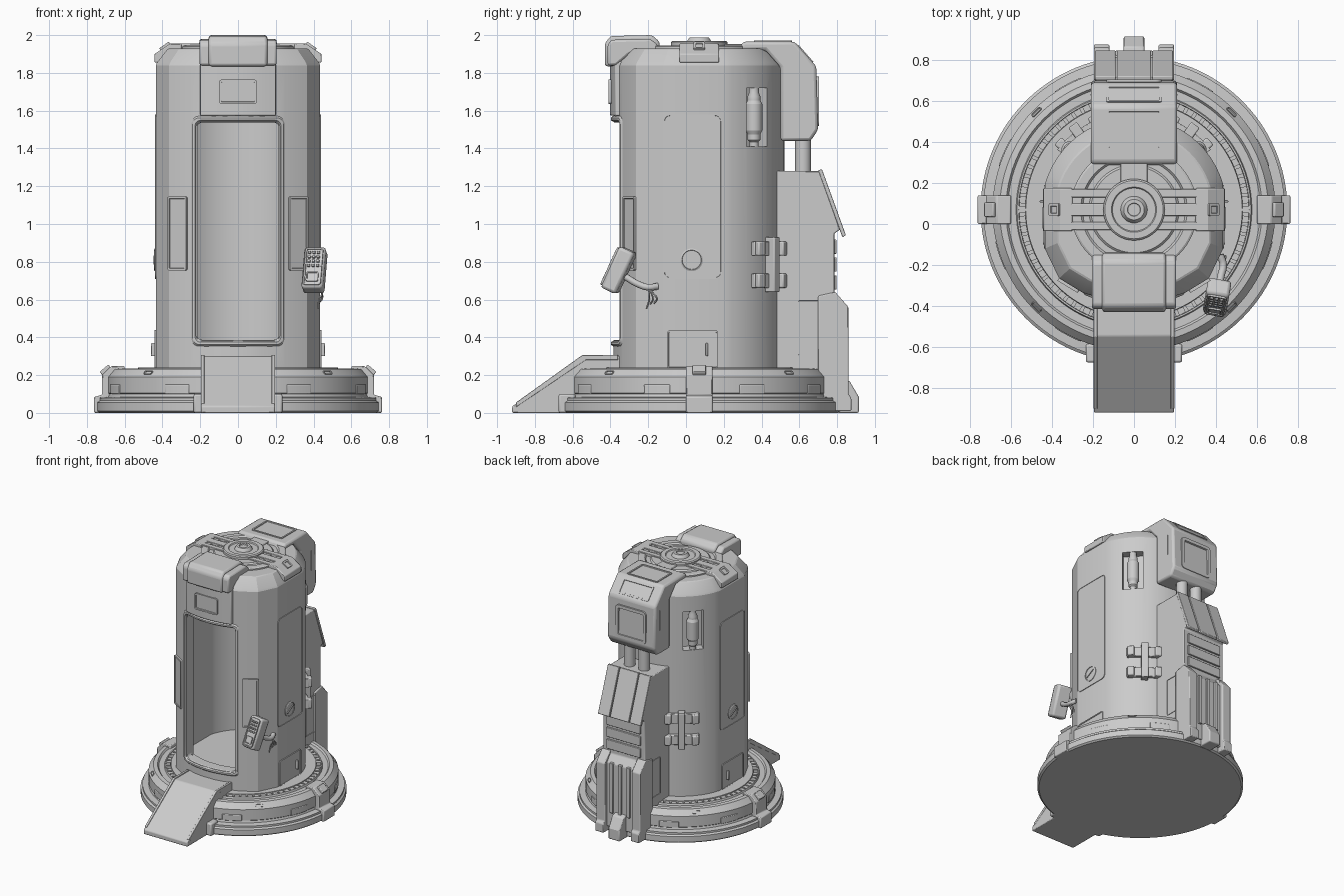
import bpy, bmesh
from math import pi, sin, cos, radians, atan2, sqrt
from mathutils import Matrix, Vector

if "Cube" in bpy.data.objects:
    bpy.data.objects.remove(bpy.data.objects["Cube"])

CY = 0.07  # y of the booth's axis
I = Matrix.Identity(4)
AXIS = Matrix.Translation((0, CY, 0))


def finish(name, bm, bevel=0, angle=25):
    bmesh.ops.recalc_face_normals(bm, faces=bm.faces[:])
    me = bpy.data.meshes.new(name)
    bm.to_mesh(me)
    bm.free()
    ob = bpy.data.objects.new(name, me)
    bpy.context.collection.objects.link(ob)
    if bevel:
        m = ob.modifiers.new("bevel", 'BEVEL')
        m.width, m.segments, m.limit_method, m.angle_limit = bevel, 2, 'ANGLE', radians(35)
    smooth(ob, angle)
    return ob


def smooth(ob, angle=25):
    bpy.ops.object.select_all(action='DESELECT')
    ob.select_set(True)
    bpy.context.view_layer.objects.active = ob
    bpy.ops.object.shade_smooth_by_angle(angle=radians(angle))


def loft(name, loops, M=I, closed=False, bevel=0, angle=25):
    """Skin equal-length point loops; cap the ends, or join last to first."""
    bm = bmesh.new()
    L = [[bm.verts.new(M @ Vector(p)) for p in lp] for lp in loops]
    n = len(L[0])
    for a, b in zip(L, L[1:] + ([L[0]] if closed else [])):
        for i in range(n):
            j = (i + 1) % n
            bm.faces.new((a[i], a[j], b[j], b[i]))
    if not closed:
        bm.faces.new(L[0])
        bm.faces.new(L[-1])
    return finish(name, bm, bevel, angle)


def prism(name, pts, axis, lo, hi, bevel=0.006):
    put = {'x': lambda p, t: (t, p[0], p[1]), 'y': lambda p, t: (p[0], t, p[1]),
           'z': lambda p, t: (p[0], p[1], t)}[axis]
    return loft(name, [[put(p, t) for p in pts] for t in (lo, hi)], bevel=bevel)


def lathe(name, prof, M=AXIS, n=64):
    return loft(name, [[(r * cos(2 * pi * i / n), r * sin(2 * pi * i / n), z) for i in range(n)]
                       for r, z in prof], M)


def boxes(name, items, bevel=0.0):
    bm = bmesh.new()
    for M, s in items:
        bmesh.ops.create_cube(bm, size=1, matrix=M @ Matrix.Diagonal((*s, 1)))
    return finish(name, bm, bevel)


def face(x, y, z, ang, side=1, tilt=0):
    """Frame whose local x points outward at a compass angle, raised by tilt."""
    a = radians(ang if side > 0 else 180 - ang)
    return (Matrix.Translation((side * x, y, z)) @ Matrix.Rotation(a, 4, 'Z')
            @ Matrix.Rotation(-radians(tilt), 4, 'Y'))


def around(ang, r, z, side=1, tilt=0):
    a = radians(ang)
    return face(r * cos(a), CY + r * sin(a), z, ang, side, tilt)


def rrect(w, h, r, x=0.0, sub=8, k=5):
    pts = []
    cs = [(w / 2 - r, h / 2 - r, 0), (r - w / 2, h / 2 - r, 1), (r - w / 2, r - h / 2, 2), (w / 2 - r, r - h / 2, 3)]
    for cx, cz, q in cs:
        arc = [Vector((x, cx + r * cos((q + i / k) * pi / 2), cz + r * sin((q + i / k) * pi / 2))) for i in range(k + 1)]
        if pts:
            pts += [pts[-1].lerp(arc[0], i / sub) for i in range(1, sub)]
        pts += arc
    return pts


def panel(name, M, w, h, r=0.015, d=0.008, rim=0.012, sink=0.006):
    """Rounded plate with a raised rim and a sunk centre."""
    ri = max(r - rim, 0.003)
    return loft(name, [rrect(w, h, r, -0.012, 1), rrect(w, h, r, d, 1), rrect(w - 2 * rim, h - 2 * rim, ri, d, 1),
                       rrect(w - 2.3 * rim, h - 2.3 * rim, ri, d - sink, 1)], M)


def arcbar(name, r0, r1, z0, z1, a0, a1, n=10, side=1, bevel=0.004):
    loops = []
    for i in range(n + 1):
        a = radians(a0 + (a1 - a0) * i / n)
        loops.append([(side * r * cos(a), CY + r * sin(a), z) for r, z in ((r0, z0), (r1, z0), (r1, z1), (r0, z1))])
    return loft(name, loops, bevel=bevel)


def tube(name, pts, r):
    cu = bpy.data.curves.new(name, 'CURVE')
    cu.dimensions, cu.bevel_depth, cu.bevel_resolution, cu.use_fill_caps = '3D', r, 3, True
    sp = cu.splines.new('BEZIER')
    sp.bezier_points.add(len(pts) - 1)
    for b, p in zip(sp.bezier_points, pts):
        b.co, b.handle_left_type, b.handle_right_type = p, 'AUTO', 'AUTO'
    ob = bpy.data.objects.new(name, cu)
    bpy.context.collection.objects.link(ob)
    bpy.ops.object.select_all(action='DESELECT')
    ob.select_set(True)
    bpy.context.view_layer.objects.active = ob
    bpy.ops.object.convert(target='MESH')


# round stepped base with toothed groove, clips and lamps
lathe("base", [(0.735, 0), (0.748, 0.01), (0.748, 0.055), (0.735, 0.065), (0.735, 0.08), (0.69, 0.084), (0.685, 0.1),
               (0.69, 0.105), (0.69, 0.19), (0.655, 0.232), (0.625, 0.235), (0.615, 0.222), (0.575, 0.222),
               (0.57, 0.236), (0.562, 0.236), (0.56, 0.22), (0.53, 0.22), (0.528, 0.24), (0.3, 0.24)], n=96)
boxes("groove_teeth", [(around(i * 5, 0.545, 0.225), (0.03, 0.034, 0.018)) for i in range(72)])
for s in (1, -1):
    prism("base_clip", [(s * x, z) for x, z in ((0.6, 0), (0.762, 0), (0.762, 0.085), (0.72, 0.095), (0.72, 0.2),
                                               (0.67, 0.248), (0.6, 0.248))], 'y', 0.0, 0.14)
    boxes("base_clip_cap", [(face(0.7, CY, 0.225, 0, s, 50), (0.03, 0.07, 0.06))], 0.005)
    boxes("ramp_post", [(face(0.205, -0.63, 0.05, -90, s), (0.09, 0.06, 0.1))], 0.01)
    for a in (45, -45):
        panel("base_lamp", around(a, 0.672, 0.213, s, 40), 0.06, 0.026, 0.01, 0.004, 0.005)
    for a0 in (-68, -25, 18, 56):
        arcbar("base_plate", 0.68, 0.694, 0.1, 0.15, a0, a0 + 12, 6, s)

# entrance ramp
prism("ramp", [(-0.92, 0), (-0.92, 0.035), (-0.545, 0.3), (-0.34, 0.3), (-0.34, 0)], 'x', -0.195, 0.195)
for s in (1, -1):
    prism("ramp_edge", [(-0.9, 0.03), (-0.9, 0.055), (-0.548, 0.307), (-0.36, 0.307), (-0.36, 0.28), (-0.53, 0.28)],
          'x', s * 0.178, s * 0.197, 0.003)

# hollow cabin: faceted front, flat sides, round back
half = [(0.06, -0.385), (0.13, -0.373), (0.25, -0.335), (0.365, -0.265), (0.435, -0.12)]
half += [(min(0.435, 0.452 * cos(radians(a))), CY + 0.452 * sin(radians(a))) for a in range(16, 90, 6)]
plan = half + [(-x, y) for x, y in reversed(half)]


def ring(k, z):
    return [(x * k, CY + (y - CY) * k, z) for x, y in plan]


cabin = loft("cabin", [ring(1, 0.22), ring(1, 1.84), ring(0.985, 1.855), ring(0.86, 1.925), ring(0.84, 1.93)])
cutters = [loft("cabin_cutter", [ring(0.82, 0.34), ring(0.82, 1.6)]),
           boxes("door_cutter", [(Matrix.Translation((0, -0.25, 0.962)), (0.43, 0.5, 1.156))])]
cutters += [boxes("pocket_cutter", [(around(43, 0.445, 1.565, s), (0.13, 0.15, 0.31))]) for s in (1, -1)]
bpy.context.view_layer.objects.active = cabin
for c in cutters:
    m = cabin.modifiers.new("cut", 'BOOLEAN')
    m.operation, m.object, m.solver = 'DIFFERENCE', c, 'EXACT'
    bpy.context.view_layer.objects.active = cabin
    bpy.ops.object.modifier_apply(modifier=m.name)
    bpy.data.objects.remove(c)
smooth(cabin, 20)

# door frame bent round the front
bow = lambda lp: [(p.y, p.x - 0.398 + 0.9 * p.y ** 2, p.z + 0.962) for p in lp]
loft("door_frame", [bow(q) for q in (rrect(0.5, 1.22, 0.04, 0.07), rrect(0.5, 1.22, 0.04, 0.012),
     rrect(0.48, 1.20, 0.035, 0), rrect(0.455, 1.175, 0.03, 0), rrect(0.43, 1.15, 0.025, 0.02),
     rrect(0.43, 1.15, 0.025, 0.07))], closed=True)

# panel strip above the door and brow hood
strip = [(x / 100, -0.402 + 0.7 * (x / 100) ** 2) for x in range(-20, 21, 4)]
prism("brow_strip", strip + [(0.2, -0.3), (-0.2, -0.3)], 'z', 1.575, 1.86, 0.004)
panel("brow_screen", face(0, -0.402, 1.70, -90), 0.2, 0.13)
hood = [(-0.415, 1.84), (-0.415, 1.95), (-0.395, 1.975), (-0.19, 1.98), (-0.15, 1.95), (-0.15, 1.91), (-0.3, 1.9), (-0.37, 1.84)]
prism("hood", hood, 'x', -0.205, 0.205, 0.012)
prism("hood_cover", [(-0.43, 1.835), (-0.43, 1.955), (-0.40, 1.995), (-0.18, 2.0), (-0.14, 1.965), (-0.14, 1.92),
                     (-0.3, 1.9), (-0.38, 1.835)], 'x', -0.155, 0.155, 0.014)

# roof: rings, cross beam and hub
lathe("roof_ring", [(0.31, 1.92), (0.31, 1.94), (0.3, 1.946), (0.26, 1.946), (0.25, 1.935), (0.22, 1.935), (0.21, 1.945), (0.1, 1.945)])
lathe("roof_hub", [(0.15, 1.93), (0.15, 1.963), (0.142, 1.97), (0.11, 1.97), (0.105, 1.963), (0.065, 1.963), (0.06, 1.975),
                   (0.05, 1.988), (0.032, 1.988), (0.03, 1.98)], n=48)
boxes("roof_beam", [(Matrix.Translation((0, CY + o, 1.938)), (0.72, w, 0.034)) for o, w in ((-0.08, 0.04), (0, 0.06), (0.08, 0.04))], 0.004)
boxes("roof_spine", [(Matrix.Translation((0, 0.22, 1.938)), (0.13, 0.3, 0.03))], 0.004)
for s in (1, -1):
    prism("beam_end", [(s * x, z) for x, z in ((0.3, 1.9), (0.3, 1.955), (0.36, 1.955), (0.442, 1.9), (0.442, 1.855), (0.4, 1.855))],
          'y', -0.035, 0.175)
    panel("beam_lamp", face(0.385, CY, 1.938, 0, s, 55), 0.06, 0.06, 0.008, 0.012)

for s in (1, -1):
    # side panel, dial and floor hatch
    panel("side_panel", face(0.435, 0.035, 1.145, 0, s), 0.31, 0.87, 0.035, 0.005, 0.006, 0.003)
    lathe("side_dial", [(0.06, -0.02), (0.06, 0.006), (0.052, 0.01), (0.05, 0.006)],
          face(0.435, 0.03, 0.81, 0, s) @ Matrix.Rotation(pi / 2, 4, 'Y'), 32)
    boxes("dial_slot", [(face(0.442, 0.03, 0.81, 0, s) @ Matrix.Rotation(0.5, 4, 'X'), (0.01, 0.085, 0.008))])
    panel("floor_hatch", face(0.435, 0.035, 0.335, 0, s), 0.27, 0.205, 0.015, 0.008, 0.008, 0.004)
    boxes("hatch_handle", [(face(0.445, 0.11, 0.335, 0, s), (0.03, 0.012, 0.07))], 0.004)
    # framed plate on the front corner
    panel("corner_plate", face(0.318, -0.296, 0.95, -58.7, s), 0.115, 0.39, 0.008, 0.012, 0.01)
    # canister in its pocket
    lathe("canister", [(0.024, -0.155), (0.024, -0.13), (0.034, -0.12), (0.034, -0.09), (0.044, -0.07), (0.044, 0.07), (0.034, 0.09),
                       (0.034, 0.11), (0.026, 0.13), (0.026, 0.155)], around(43, 0.425, 1.565, s), 24)
    # strap clamp
    for z in (0.7, 0.87):
        arcbar("clamp_strap", 0.44, 0.475, z - 0.038, z + 0.038, 38, 72, 12, s)
        boxes("strap_block", [(around(a, 0.475, z, s), (0.05, 0.05, 0.076)) for a in (42, 66)], 0.008)
    boxes("clamp_post", [(around(54, 0.475, 0.785, s), (0.07, 0.05, 0.29))], 0.006)

# rear head with screens
prism("rear_head", [(0.28, 1.92), (0.3, 1.965), (0.575, 1.965), (0.69, 1.835), (0.7, 1.5), (0.66, 1.44), (0.5, 1.44), (0.5, 1.83), (0.42, 1.92)],
      'x', -0.21, 0.21, 0.016)
panel("head_top_screen", face(0, 0.46, 1.965, 90, 1, 90), 0.27, 0.2, 0.012, 0.006)
panel("head_slope_screen", face(0, 0.632, 1.9, 90, 1, 41), 0.27, 0.12, 0.012, 0.005)
panel("head_back_screen", face(0, 0.695, 1.65, 90), 0.27, 0.26, 0.03, 0.01, 0.025, 0.014)
for s in (1, -1):
    lathe("neck_pipe", [(0.042, 1.25), (0.042, 1.46)], Matrix.Translation((s * 0.065, 0.62, 0)), 24)
    boxes("head_groove", [(face(0.21, 0.63, 1.71, 0, s), (0.006, 0.008, 0.16))])

# rear machine column
prism("rear_column", [(0.45, 0.2), (0.45, 1.28), (0.71, 1.28), (0.815, 0.97), (0.785, 0.95), (0.785, 0.62), (0.83, 0.56), (0.83, 0.05), (0.6, 0.05)],
      'x', -0.185, 0.185)
for x, w in ((-0.14, 0.1), (0, 0.165), (0.14, 0.1)):
    prism("sloped_cover", [(0.7, 1.285), (0.72, 1.29), (0.847, 0.94), (0.828, 0.93)], 'x', x - w / 2, x + w / 2, 0.004)
boxes("column_slats", [(Matrix.Translation((0, 0.787, z)), (0.3, 0.02, 0.075)) for z in (0.69, 0.785, 0.88)], 0.004)
for s in (1, -1):
    prism("column_rail", [(0.7, 0.01), (0.7, 0.62), (0.79, 0.64), (0.86, 0.56), (0.86, 0.1), (0.875, 0.08), (0.875, 0.01)],
          'x', s * 0.12, s * 0.195)
    panel("column_side_plate", face(0.185, 0.66, 0.45, 0, s), 0.14, 0.3, 0.01, 0.004, 0.006)
boxes("column_ribs", [(Matrix.Translation((x, 0.83, 0.37)), (0.03, 0.03, 0.4)) for x in (-0.075, 0, 0.075)], 0.004)
prism("rear_foot", [(0.8, 0), (0.8, 0.19), (0.865, 0.17), (0.915, 0.085), (0.915, 0)], 'x', -0.05, 0.05, 0.008)

# keypad on a bent arm with loose wires
K = face(0.405, -0.355, 0.755, -100, 1, 25)
boxes("keypad", [(K, (0.09, 0.115, 0.24))], 0.016)
panel("keypad_face", K @ Matrix.Translation((0.045, 0, 0)), 0.095, 0.215, 0.015, 0.008, 0.008)
panel("keypad_screen", K @ Matrix.Translation((0.048, 0, -0.06)), 0.065, 0.055, 0.008, 0.008, 0.006)
boxes("keypad_buttons", [(K @ Matrix.Translation((0.05, 0.024 * i, 0.025 * j + 0.03)), (0.014, 0.016, 0.014))
                         for i in (-1, 0, 1) for j in (-1, 0, 1, 2)], 0.003)
tube("keypad_arm", [(0.41, -0.32, 0.72), (0.425, -0.25, 0.68), (0.435, -0.2, 0.665), (0.42, -0.15, 0.67)], 0.018)
for i, (y, z) in enumerate(((-0.21, 0.55), (-0.19, 0.575), (-0.17, 0.58))):
    tube("loose_wire", [(0.43, -0.2, 0.665), (0.445, -0.195 + 0.012 * i, 0.63), (0.43 + 0.008 * i, y + 0.015, 0.605), (0.425, y, z)], 0.004)
